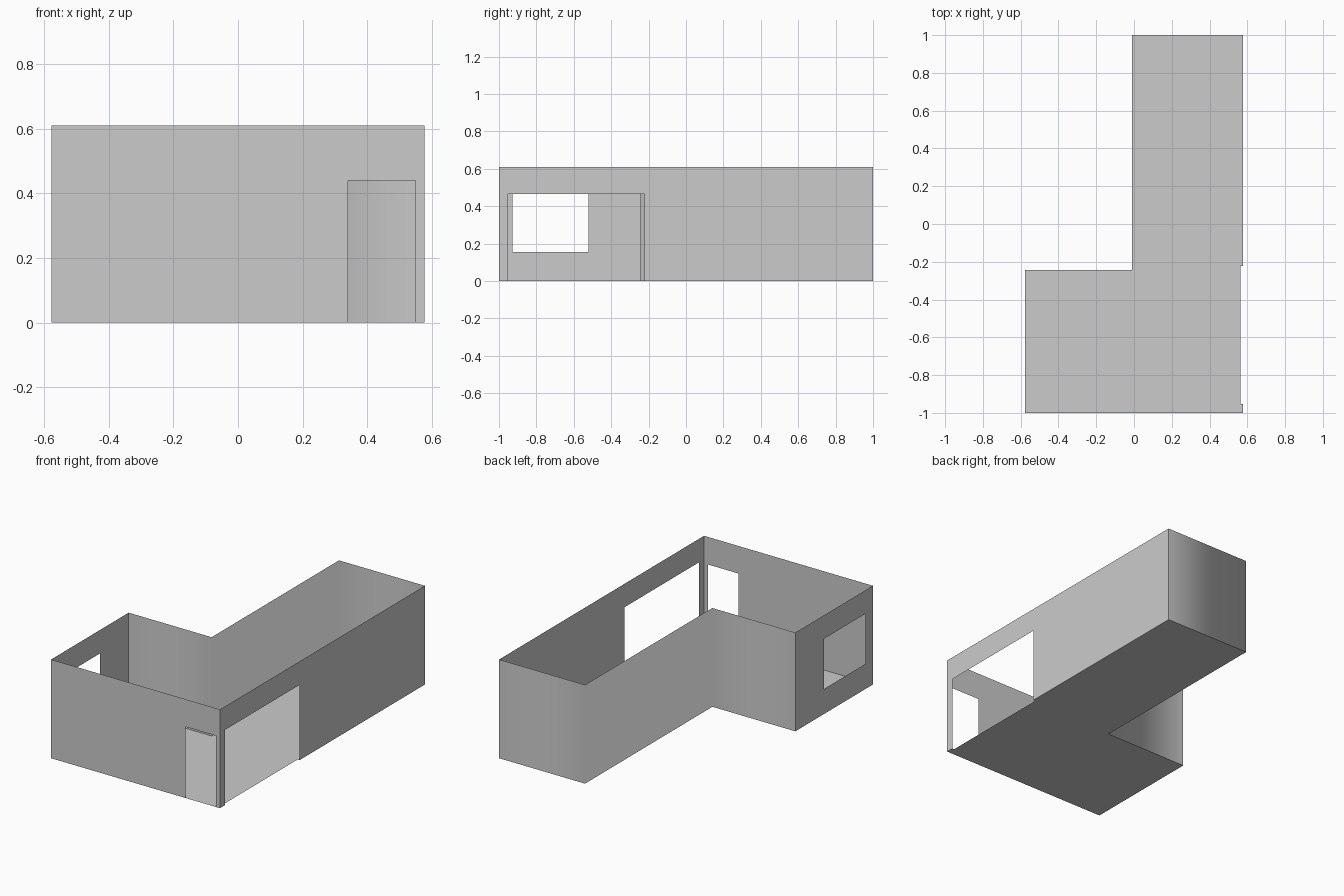
import bpy, bmesh

if "Cube" in bpy.data.objects:
    bpy.data.objects.remove(bpy.data.objects["Cube"])

H = 0.61                      # wall height
X0, X1, XM = -0.577, 0.577, -0.01
Y0, Y1, YM = -1.0, 1.0, -0.243
XF = 0.563                    # floor edge inside the wide opening


def finish(name, bm, smooth=False):
    bmesh.ops.remove_doubles(bm, verts=bm.verts, dist=1e-5)
    for f in bm.faces:
        f.smooth = smooth
    mesh = bpy.data.meshes.new(name)
    bm.to_mesh(mesh)
    bm.free()
    obj = bpy.data.objects.new(name, mesh)
    bpy.context.collection.objects.link(obj)
    return obj


def wall(name, place, a, b, hole, flip=False):
    """Sheet wall from a to b; hole = (a0, a1, z0, z1) is left open."""
    us = [a, hole[0], hole[1], b]
    zs = sorted({0.0, hole[2], hole[3], H})
    bm = bmesh.new()
    for u0, u1 in zip(us, us[1:]):
        for z0, z1 in zip(zs, zs[1:]):
            if u0 == hole[0] and z0 == hole[2]:
                continue
            corners = [(u0, z0), (u1, z0), (u1, z1), (u0, z1)]
            if flip:
                corners.reverse()
            bm.faces.new([bm.verts.new(place(u, z)) for u, z in corners])
    return finish(name, bm)


# Front wall with doorway
wall("front_wall", lambda u, z: (u, Y0, z), X0, X1, (0.34, 0.549, 0.0, 0.44))
# Right wall with wide opening
wall("right_wall", lambda u, z: (X1, u, z), Y0, Y1, (-0.953, -0.222, 0.0, 0.465))
# Left wall with window
wall("left_wall", lambda u, z: (X0, u, z), Y0, YM, (-0.927, -0.522, 0.155, 0.465), flip=True)

# Stepped back walls, one smooth continuous strip
bm = bmesh.new()
path = [(X1, Y1), (XM, Y1), (XM, YM), (X0, YM)]
low = [bm.verts.new((x, y, 0)) for x, y in path]
top = [bm.verts.new((x, y, H)) for x, y in path]
for i in range(3):
    bm.faces.new((low[i], low[i + 1], top[i + 1], top[i]))
finish("back_walls", bm, smooth=True)

# L-shaped floor, set back slightly at the wide opening
bm = bmesh.new()
outline = [(X0, Y0), (X1, Y0), (X1, -0.953), (XF, -0.953), (XF, -0.222),
           (X1, -0.222), (X1, Y1), (XM, Y1), (XM, YM), (X0, YM)]
bm.faces.new([bm.verts.new((x, y, 0)) for x, y in outline])
finish("floor", bm)
